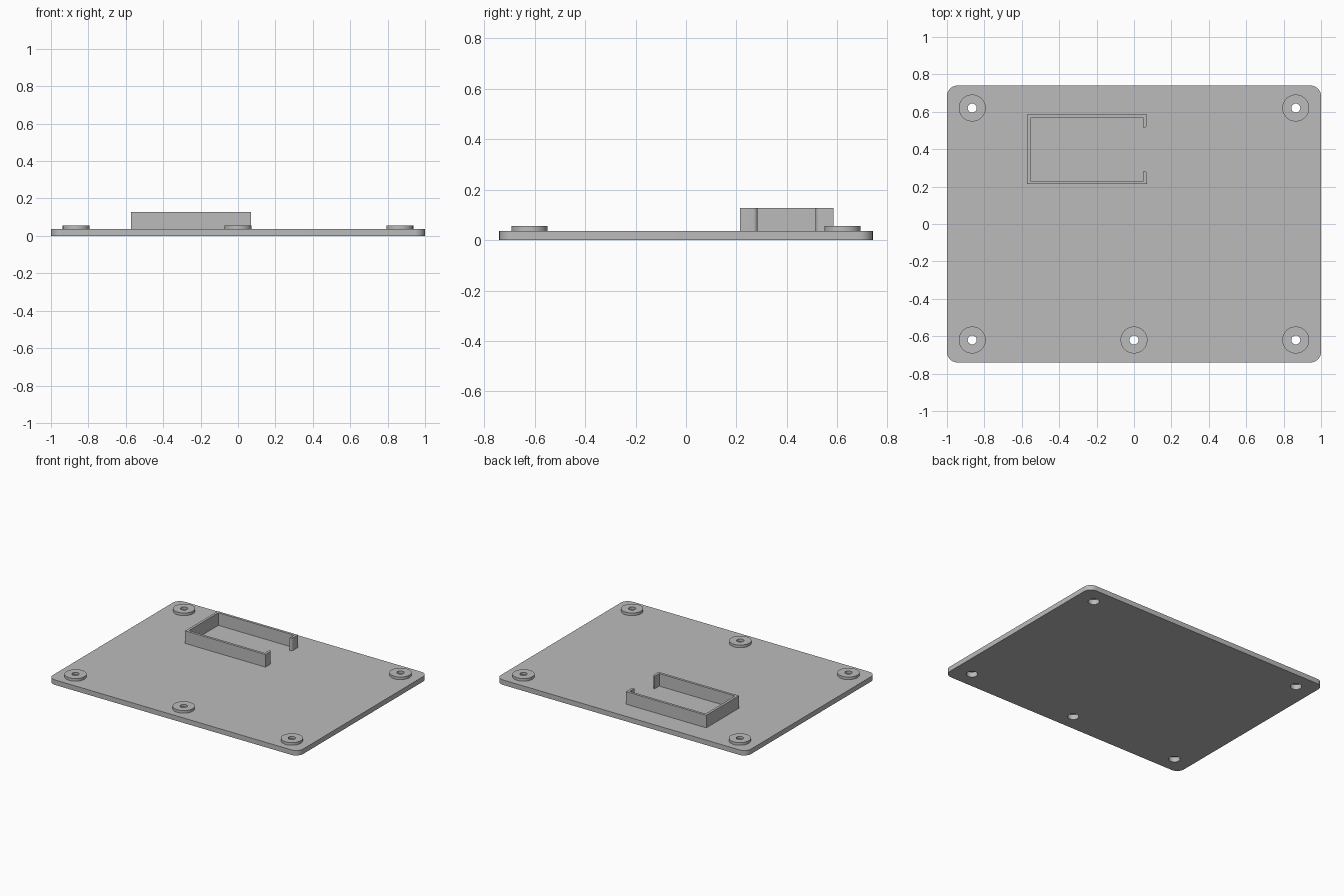
import bpy
import bmesh
from math import cos, sin, pi, radians

if "Cube" in bpy.data.objects:
    bpy.data.objects.remove(bpy.data.objects["Cube"], do_unlink=True)

PLATE_TOP, BOSS_TOP, WALL_TOP = 0.036, 0.055, 0.127
HALF_X, HALF_Y, CORNER = 1.0, 0.74, 0.056
BOSS_X, BOSS_Y = 0.865, 0.62

grey = bpy.data.materials.new("plain grey")
grey.use_nodes = True
COLOUR = (0.5, 0.5, 0.5, 1)
grey.diffuse_color = COLOUR
grey.node_tree.nodes["Principled BSDF"].inputs["Base Color"].default_value = COLOUR


def arc(cx, cy, r, start, end, steps):
    """Points along an arc, angles in degrees."""
    angles = [radians(start + (end - start) * i / steps) for i in range(steps + 1)]
    return [(cx + r * cos(a), cy + r * sin(a)) for a in angles]


def circle(cx, cy, r, sides=48):
    return arc(cx, cy, r, 0, 360, sides)[:-1]


def extrude_outline(name, loops, bottom, top):
    """Fill nested outlines (first outer, then holes) and raise them to a solid."""
    bm = bmesh.new()
    edges = []
    for loop in loops:
        verts = [bm.verts.new((x, y, bottom)) for x, y in loop]
        edges += [bm.edges.new((v, verts[i - 1])) for i, v in enumerate(verts)]
    bmesh.ops.triangle_fill(bm, use_beauty=True, edges=edges)
    raised = bmesh.ops.extrude_face_region(bm, geom=bm.faces[:])["geom"]
    bmesh.ops.translate(bm, vec=(0, 0, top - bottom),
                        verts=[g for g in raised if isinstance(g, bmesh.types.BMVert)])
    bmesh.ops.recalc_face_normals(bm, faces=bm.faces[:])
    mesh = bpy.data.meshes.new(name)
    bm.to_mesh(mesh)
    bm.free()
    mesh.materials.append(grey)
    obj = bpy.data.objects.new(name, mesh)
    bpy.context.collection.objects.link(obj)
    bpy.ops.object.select_all(action="DESELECT")
    obj.select_set(True)
    bpy.context.view_layer.objects.active = obj
    bpy.ops.object.shade_smooth_by_angle(angle=radians(30))
    return obj


# Mounting points: four corners and the middle of the front edge
mounts = {
    "front_left_boss": (BOSS_X, -BOSS_Y),
    "front_right_boss": (-BOSS_X, -BOSS_Y),
    "back_left_boss": (BOSS_X, BOSS_Y),
    "back_right_boss": (-BOSS_X, BOSS_Y),
    "front_middle_boss": (0, -BOSS_Y),
}

# Base plate with rounded corners and wide screw-head pockets
outline = []
for i, (sx, sy) in enumerate([(1, 1), (-1, 1), (-1, -1), (1, -1)]):
    outline += arc(sx * (HALF_X - CORNER), sy * (HALF_Y - CORNER), CORNER,
                   90 * i, 90 * i + 90, 12)
pockets = [circle(x, y, 0.037) for x, y in mounts.values()]
extrude_outline("base_plate", [outline] + pockets, 0, PLATE_TOP)

# Raised bosses whose narrow holes cap the pockets
for name, (x, y) in mounts.items():
    extrude_outline(name, [circle(x, y, 0.072), circle(x, y, 0.024)], PLATE_TOP, BOSS_TOP)

# Battery-style holder: thin wall, open at one end between two round-tipped lips
x0, x1, mid, half, wall = -0.572, 0.07, 0.399, 0.186, 0.018
lip = 0.115
lower = [(x0, -half), (x1, -half)]
lower += arc(x1 - wall, -lip - wall, wall, 0, 90, 6)
lower += [(x1 - wall, -half + wall), (x0 + wall, -half + wall)]
# The far half mirrors the near half; the loop runs near inner to far inner
upper = [(x, -y) for x, y in reversed(lower)]
holder = [(x, y + mid) for x, y in lower + upper]
extrude_outline("holder_wall", [holder], PLATE_TOP, WALL_TOP)
